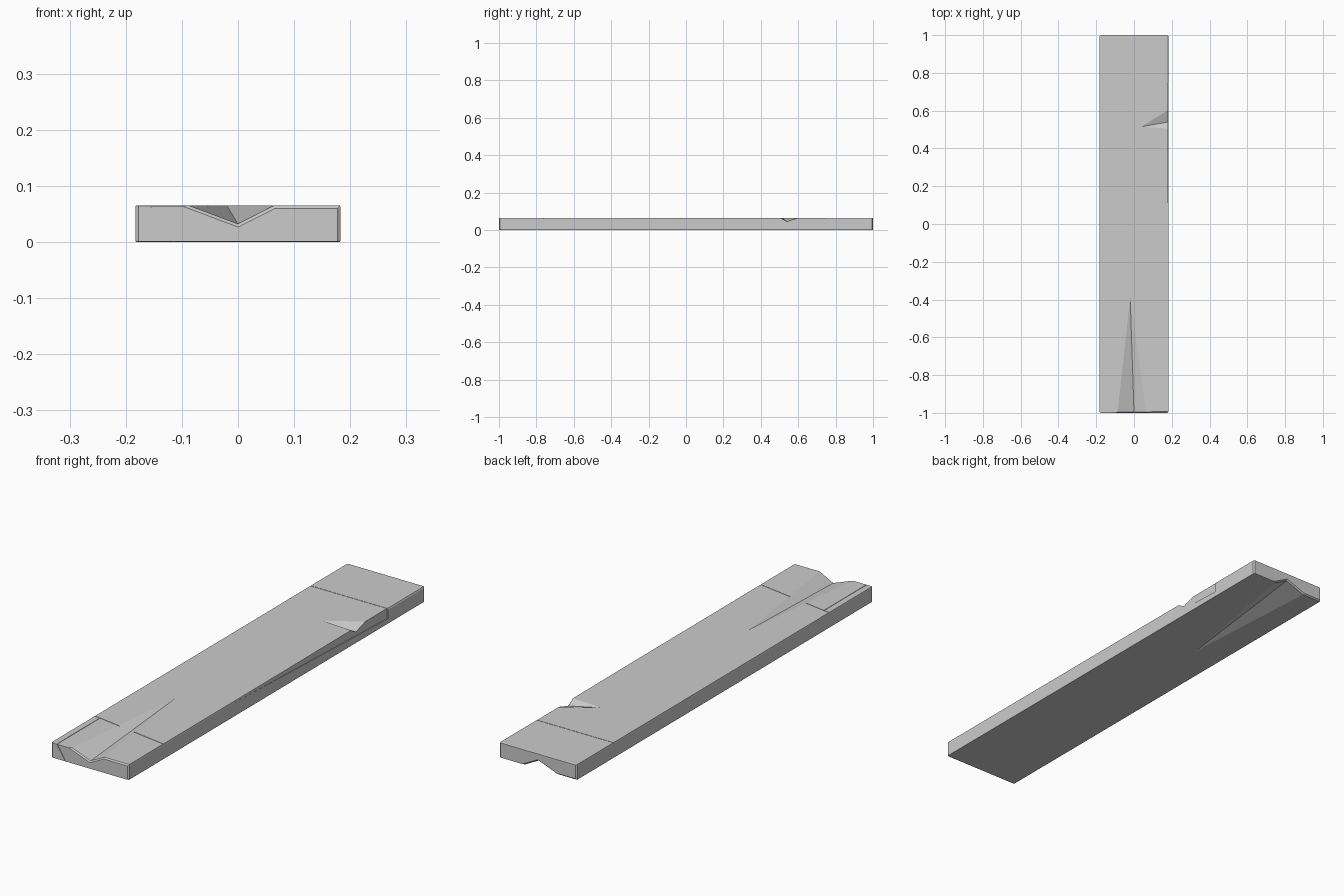
import bpy, bmesh

if "Cube" in bpy.data.objects:
    bpy.data.objects.remove(bpy.data.objects["Cube"])

W, L, H = 0.183, 1.0, 0.065   # half width, half length, thickness


def hull(name, pts):
    """Convex solid through the given points."""
    bm = bmesh.new()
    for p in pts:
        bm.verts.new(p)
    bmesh.ops.convex_hull(bm, input=bm.verts)
    bmesh.ops.recalc_face_normals(bm, faces=bm.faces)
    me = bpy.data.meshes.new(name)
    bm.to_mesh(me)
    bm.free()
    ob = bpy.data.objects.new(name, me)
    bpy.context.collection.objects.link(ob)
    return ob


def cut(target, name, pts):
    """Subtract a hidden convex cutter."""
    cutter = hull(name, pts)
    cutter.hide_render = True
    cutter.hide_set(True)
    m = target.modifiers.new(name, 'BOOLEAN')
    m.operation = 'DIFFERENCE'
    m.solver = 'EXACT'
    m.object = cutter


def gouge(target, name, tip, left, low, right, top):
    """Three-sided splinter: a tip on the surface widening to a V at an edge."""
    def out(p):   # push the open end past the edge of the board
        return [t + (a - t) * 1.05 for a, t in zip(p, tip)]
    base = [out(p) for p in (left, low, right)]
    # lid keeps the cutter open above the surface
    lid = [(p[0], p[1], top) for p in (base[0], base[2])]
    cut(target, name, [tip] + base + lid)


def groove(target, name, a, b, w, z0, z1):
    """Hairline crack running from a to b."""
    dx, dy = b[0] - a[0], b[1] - a[1]
    n = (dx * dx + dy * dy) ** 0.5
    nx, ny = -dy / n * w, dx / n * w
    cut(target, name, [(p[0] + s * nx, p[1] + s * ny, z)
                       for p in (a, b) for s in (-1, 1) for z in (z0, z1)])


# board
plank = hull("plank", [(x, y, z) for x in (-W, W) for y in (-L, L) for z in (0, H)])

# split ends (top at the front, underside at the back) and the side chip
gouge(plank, "front_split", (-0.02, -0.39, H), (-0.088, -L, H),
      (0, -L, 0.032), (0.065, -L, H), H + 0.0005)
gouge(plank, "back_split", (-0.05, 0.335, 0), (-0.09, L, 0),
      (0, L, 0.034), (0.065, L, 0), -0.0005)
gouge(plank, "edge_chip", (0.04, 0.515, H), (W, 0.505, H),
      (W, 0.54, 0.045), (W, 0.605, H), H + 0.0005)

# worn edges
bev = plank.modifiers.new("worn_edges", 'BEVEL')
bev.width = 0.005
bev.segments = 1
bev.limit_method = 'ANGLE'
bev.angle_limit = 0.9

# long shallow splinter on the right side
cut(plank, "side_splinter", [(W + d, y, z) for d in (-0.004, 0.01)
                             for y, z in ((0.75, 0.022), (0.75, 0.07))]
    + [(W, -0.35, 0.061), (W + 0.01, -0.35, 0.061), (W, -0.35, 0.07)])

# hairline cracks across the board
groove(plank, "front_crack", (-0.2, -0.703), (0.2, -0.767), 0.001, 0.0625, 0.08)
groove(plank, "back_crack", (-0.2, 0.75), (0.2, 0.75), 0.001, 0.0625, 0.08)
groove(plank, "corner_crack", (-0.155, -1.02), (-0.155, -0.71), 0.001, 0.0625, 0.08)
# slanting crack on the front end
cut(plank, "end_crack", [(x + s, y, z) for x, z in ((-0.157, 0.068), (-0.112, -0.003))
                         for s in (-0.0012, 0.0012) for y in (-1.01, -0.998)])
